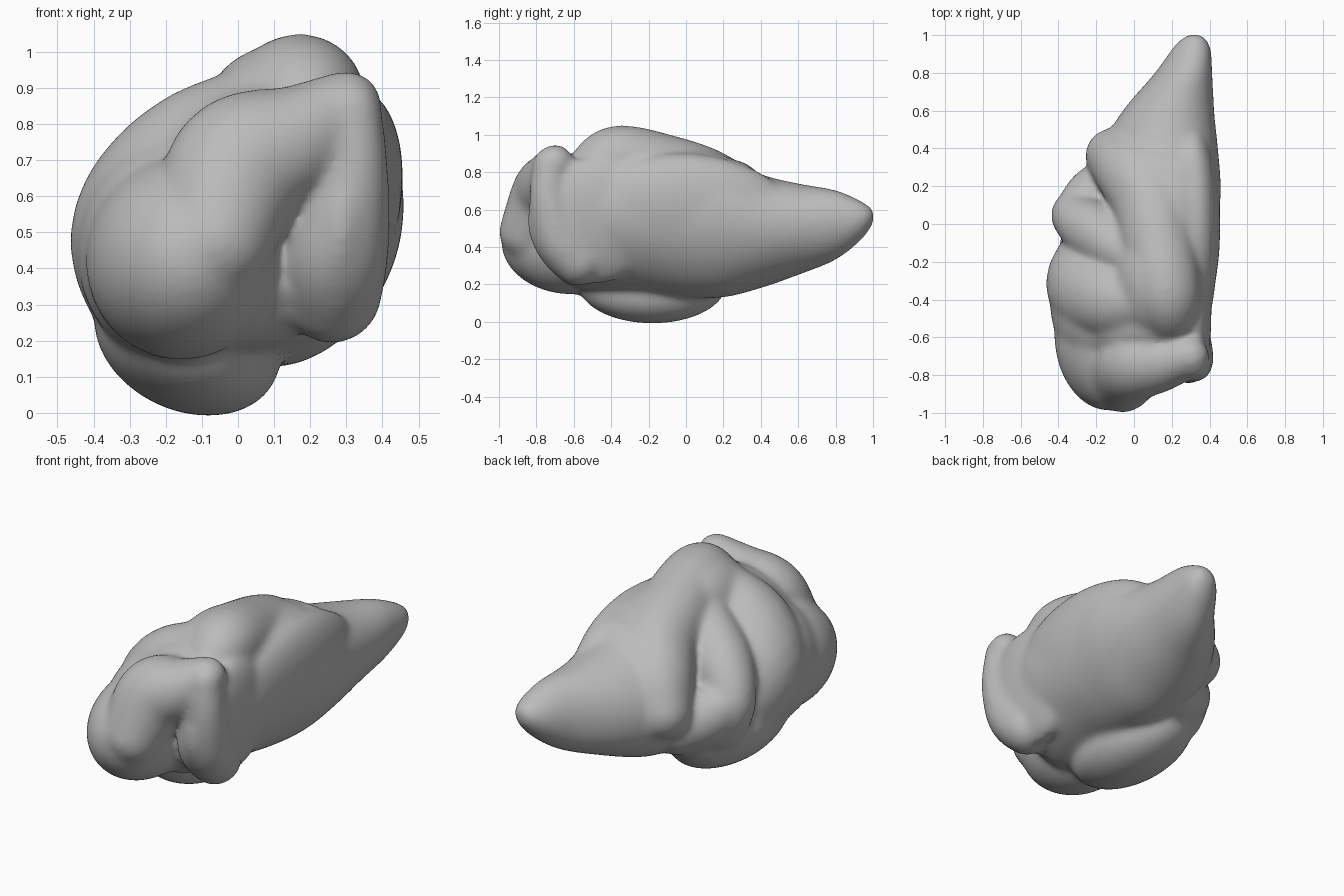
import bpy, bmesh, math
from mathutils import Vector, Matrix

cube = bpy.data.objects.get("Cube")
if cube:
    bpy.data.objects.remove(cube, do_unlink=True)

bm = bmesh.new()


def catmull(points, steps):
    """Smoothly interpolate a short list of number tuples."""
    pts = [Vector(p) for p in points]
    out = []
    for i in range(len(pts) - 1):
        a, b, c, d = pts[max(i - 1, 0)], pts[i], pts[i + 1], pts[min(i + 2, len(pts) - 1)]
        for s in range(steps):
            t = s / steps
            out.append(b + (c - a) * (t / 2) + (a * 2 - b * 5 + c * 4 - d) * (t * t / 2)
                       + (b * 3 - a - c * 3 + d) * (t ** 3 / 2))
    return out + [pts[-1]]


def ellipsoid(centre, half, turn=(0, 0, 0)):
    rot = Matrix.Identity(4)
    for angle, axis in zip(turn, "XYZ"):
        rot = Matrix.Rotation(math.radians(angle), 4, axis) @ rot
    bmesh.ops.create_icosphere(bm, subdivisions=4, radius=1,
                               matrix=Matrix.Translation(centre) @ rot @ Matrix.Diagonal((*half, 1)))


def fold(path):
    """Rounded roll along a path of (x, y, z, radius)."""
    for x, y, z, r in catmull(path, 7):
        bmesh.ops.create_icosphere(bm, subdivisions=3, radius=r, matrix=Matrix.Translation((x, y, z)))


def loft(stations, lean, sides=48):
    """Leaning oval sections (y, x min, x max, z min, z max) skinned along y."""
    rings = []
    for y, x0, x1, z0, z1 in catmull(stations, 5):
        h = (z1 - z0) / 2
        k = min(lean, (x1 - x0) / h / 4)
        w = math.sqrt(((x1 - x0) / 2) ** 2 - (k * h) ** 2)
        ring = []
        for i in range(sides):
            a = math.tau * i / sides
            dz = h * math.sin(a)
            ring.append(bm.verts.new(((x0 + x1) / 2 + w * math.cos(a) + k * dz, y, (z0 + z1) / 2 + dz)))
        rings.append(ring)
    for r, s in zip(rings, rings[1:]):
        for i in range(sides):
            j = (i + 1) % sides
            bm.faces.new((r[i], r[j], s[j], s[i]))
    bm.faces.new(rings[0][::-1])
    bm.faces.new(rings[-1])


# core body tapering into the tail
loft([(-.7, -.25, .3, .3, .78), (-.6, -.3, .37, .19, .89), (-.4, -.3, .42, .16, .93),
      (-.2, -.24, .44, .15, .94), (0, -.18, .45, .13, .93), (.2, -.17, .46, .13, .89),
      (.4, -.17, .445, .18, .79), (.6, -.06, .425, .25, .74), (.8, .11, .415, .33, .705),
      (.94, .21, .405, .44, .645), (1.005, .28, .36, .53, .6)], .14)

# right flank and its forward edge
ellipsoid((.28, .0, .575), (.17, .58, .33), (-3, 10, 0))
ellipsoid((.29, -.5, .54), (.115, .35, .34), (-8, 6, 0))
# front cheek
ellipsoid((-.15, -.61, .43), (.27, .38, .285), (0, 15, 5))
# keel underneath
ellipsoid((-.14, -.18, .205), (.27, .4, .2), (0, 25, 0))
# broad front ridge sweeping down from its peak
fold([(.3, -.7, .85, .1), (.15, -.73, .75, .155), (0, -.74, .67, .2), (-.06, -.84, .48, .16)])
# front column on the right
fold([(.31, -.73, .84, .09), (.31, -.73, .65, .11), (.27, -.67, .45, .15), (.26, -.58, .33, .14)])
# broad crest along the top, dropping to the rear shoulder
fold([(.19, -.52, .8, .13), (.175, -.37, .87, .18), (.13, -.1, .8, .2), (.09, .12, .71, .21),
      (-.02, .28, .6, .19), (-.11, .36, .47, .15)])
ellipsoid((.1, -.3, .8), (.2, .3, .215))
# lip of the crest above the tail
fold([(.24, .24, .72, .15), (.1, .27, .7, .15), (0, .32, .62, .15)])
# middle roll on the left side and the body below it
fold([(.03, -.2, .79, .12), (-.18, -.06, .62, .16), (-.31, .04, .47, .13), (-.25, .05, .33, .15)])
fold([(-.31, .05, .46, .12), (-.21, .14, .39, .16), (-.1, .2, .34, .17)])
# front roll on the left side
fold([(.1, -.4, .85, .13), (-.1, -.4, .68, .22), (-.2, -.33, .5, .265), (-.17, -.22, .36, .25)])
ellipsoid((-.16, -.4, .46), (.285, .41, .33), (0, 8, 0))

mesh = bpy.data.meshes.new("folded_body")
bm.to_mesh(mesh)
bm.free()
body = bpy.data.objects.new("folded_body", mesh)
bpy.context.collection.objects.link(body)

# merge the rolls into one soft skin
remesh = body.modifiers.new("merge", 'REMESH')
remesh.mode = 'VOXEL'
remesh.voxel_size = .014
soften = body.modifiers.new("soften", 'SMOOTH')
soften.factor = .5
soften.iterations = 30
skin = bpy.data.meshes.new_from_object(body.evaluated_get(bpy.context.evaluated_depsgraph_get()))
body.modifiers.clear()
body.data = skin
bpy.data.meshes.remove(mesh)

grey = bpy.data.materials.new("plain_grey")
grey.use_nodes = True
colour = (.5, .5, .5, 1)
grey.diffuse_color = colour
grey.node_tree.nodes["Principled BSDF"].inputs["Base Color"].default_value = colour
skin.materials.clear()
skin.materials.append(grey)

bpy.context.view_layer.objects.active = body
body.select_set(True)
bpy.ops.object.shade_smooth_by_angle(angle=math.radians(60))
